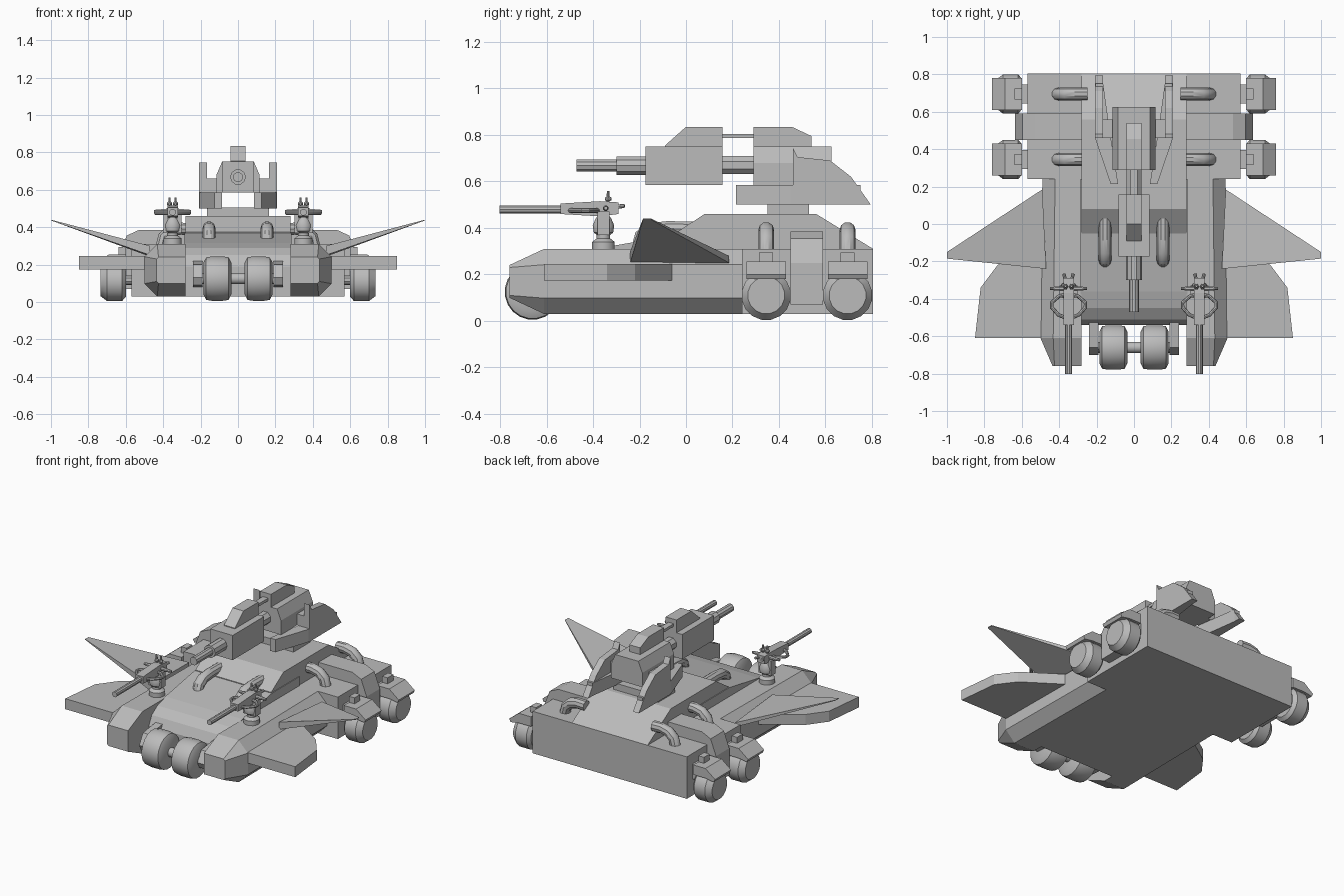
import bpy, bmesh, math
from mathutils import Vector

cube = bpy.data.objects.get("Cube")
if cube:
    bpy.data.objects.remove(cube, do_unlink=True)

grey = bpy.data.materials.new("plain grey")
grey.use_nodes = True
COLOUR = (0.5, 0.5, 0.5, 1)
grey.diffuse_color = COLOUR
grey.node_tree.nodes["Principled BSDF"].inputs["Base Color"].default_value = COLOUR


def finish(name, bm, mirror=False, smooth=False):
    bmesh.ops.recalc_face_normals(bm, faces=bm.faces)
    mesh = bpy.data.meshes.new(name)
    bm.to_mesh(mesh)
    bm.free()
    mesh.materials.append(grey)
    obj = bpy.data.objects.new(name, mesh)
    bpy.context.collection.objects.link(obj)
    if smooth:
        mesh.polygons.foreach_set("use_smooth", [True] * len(mesh.polygons))
        mesh.set_sharp_from_angle(angle=math.radians(35))
    if mirror:
        obj.modifiers.new("Mirror", "MIRROR")
    return obj


def loft(name, rings, mirror=False, smooth=False):
    """Skin closed rings of equal length and cap both ends."""
    bm = bmesh.new()
    loops = [[bm.verts.new(p) for p in ring] for ring in rings]
    n = len(loops[0])
    for a, b in zip(loops, loops[1:]):
        for i in range(n):
            j = (i + 1) % n
            bm.faces.new((a[i], a[j], b[j], b[i]))
    bm.faces.new(loops[0])
    bm.faces.new(loops[-1])
    return finish(name, bm, mirror, smooth)


def prism(name, axis, pts, lo, hi, mirror=False):
    """Extrude a flat outline along x, y or z."""
    place = {"x": lambda p, d: (d, *p),
             "y": lambda p, d: (p[0], d, p[1]),
             "z": lambda p, d: (*p, d)}[axis]
    return loft(name, [[place(p, d) for p in pts] for d in (lo, hi)], mirror)


def box(name, x, y, z, mirror=False):
    return prism(name, "z", [(x[0], y[0]), (x[1], y[0]), (x[1], y[1]), (x[0], y[1])], *z, mirror)


def turned(name, axis, centre, profile, sides=16, mirror=False):
    """Turn (distance, radius) pairs around an axis through centre."""
    k = "xyz".index(axis)
    rings = []
    for d, r in profile:
        ring = []
        for i in range(sides):
            t = 2 * math.pi * (i + 0.5) / sides
            p = Vector(centre)
            p[k] += d
            p[(k + 1) % 3] += r * math.cos(t)
            p[(k + 2) % 3] += r * math.sin(t)
            ring.append(p)
        rings.append(ring)
    return loft(name, rings, mirror, True)


def tube(name, path, radius, mirror=False, sides=10):
    """Sweep a circle along a flat path."""
    path = [Vector(p) for p in path]
    across = (path[1] - path[0]).cross(path[-1] - path[0])
    across = across.normalized() if across.length > 1e-6 else Vector((0, 0, 1))
    rings = []
    for i, p in enumerate(path):
        along = (path[min(i + 1, len(path) - 1)] - path[max(i - 1, 0)]).normalized()
        up = along.cross(across)
        angles = [2 * math.pi * j / sides for j in range(sides)]
        rings.append([p + radius * (across * math.cos(t) + up * math.sin(t)) for t in angles])
    return loft(name, rings, mirror, True)


# Hull: centre, wide rear, side pontoons with tapered noses
prism("centre_hull", "x", [(-0.54, 0.03), (-0.54, 0.19), (-0.51, 0.25), (-0.45, 0.29),
      (-0.36, 0.315), (-0.05, 0.37), (0.24, 0.37), (0.24, 0.03)], -0.285, 0.285)
box("rear_hull", (-0.57, 0.57), (0.24, 0.805), (0.03, 0.31))


def pontoon_ring(y, x, lo, hi, c):
    return [(0.28, y, lo), (x - c, y, lo), (x, y, lo + c), (x, y, hi - c), (x - c, y, hi), (0.28, y, hi)]


loft("pontoon", [pontoon_ring(-0.76, 0.435, 0.10, 0.24, 0.01),
                 pontoon_ring(-0.61, 0.50, 0.03, 0.31, 0.068),
                 pontoon_ring(0.24, 0.49, 0.03, 0.31, 0.068)], True)
prism("upper_deck", "x", [(-0.05, 0.31), (-0.05, 0.375), (0.08, 0.46), (0.56, 0.46),
      (0.805, 0.31)], -0.28, 0.28)
prism("side_rib", "y", [(0.2, 0.07), (0.635, 0.07), (0.635, 0.25), (0.595, 0.355),
      (0.53, 0.385), (0.2, 0.385)], 0.45, 0.59, True)

# Flat side wings and raised fins
prism("side_wing", "z", [(0.48, -0.61), (0.85, -0.61), (0.82, -0.34), (0.73, -0.22),
      (0.48, -0.05)], 0.175, 0.245, True)
loft("raised_fin", [[(0.47, -0.24, 0.25), (0.49, 0.185, 0.25), (0.49, 0.185, 0.28), (0.47, -0.24, 0.30)],
                    [(1.0, -0.185, 0.436), (1.0, -0.15, 0.436), (1.0, -0.15, 0.44), (1.0, -0.185, 0.44)]], True)

# Front wheels with brackets
turned("front_wheel", "x", (0.11, -0.66, 0.125),
       [(-0.075, 0.085), (-0.06, 0.115), (-0.03, 0.12), (0.03, 0.12), (0.06, 0.115), (0.075, 0.085)], 20, True)
turned("front_axle", "x", (0, -0.66, 0.125), [(-0.24, 0.03), (0.24, 0.03)])
prism("front_bracket", "x", [(-0.54, 0.08), (-0.68, 0.09), (-0.70, 0.13), (-0.66, 0.20),
      (-0.51, 0.22)], 0.19, 0.24, True)

# Rear wheels, fenders, axles and side pipes
for label, y in (("middle", 0.345), ("back", 0.695)):
    turned(label + "_wheel", "x", (0.67, y, 0.11),
           [(-0.07, 0.085), (-0.05, 0.107), (0.03, 0.107), (0.065, 0.08)], 16, True)
    prism(label + "_fender", "y", [(0.60, 0.19), (0.60, 0.255), (0.69, 0.255), (0.76, 0.20),
          (0.75, 0.18), (0.69, 0.19)], y - 0.085, y + 0.085, True)
    box(label + "_fender_block", (0.60, 0.64), (y - 0.03, y + 0.03), (0.25, 0.295), True)
    box(label + "_axle_plate", (0.565, 0.605), (y - 0.05, y + 0.05), (0.14, 0.24), True)
    turned(label + "_axle", "x", (0.58, y, 0.12), [(-0.05, 0.03), (0.06, 0.03)], 10, True)
    tube(label + "_side_pipe", [(0.25, y, 0.39), (0.31, y, 0.392), (0.36, y, 0.38),
         (0.395, y, 0.35), (0.41, y, 0.29)], 0.034, True)
tube("front_pipe", [(0.155, 0.05, 0.395), (0.155, -0.08, 0.397), (0.155, -0.15, 0.39),
     (0.155, -0.19, 0.365), (0.155, -0.205, 0.30)], 0.034, True)

# Turret mount, rails and side fins
box("turret_foot", (-0.165, 0.165), (0.35, 0.53), (0.45, 0.505))
prism("turret_rail", "z", [(0.085, 0.215), (0.125, 0.215), (0.205, 0.45), (0.205, 0.75),
      (0.165, 0.75), (0.13, 0.50)], 0.50, 0.585, True)
prism("turret_fin", "x", [(0.46, 0.50), (0.46, 0.745), (0.48, 0.705), (0.62, 0.69),
      (0.71, 0.62), (0.795, 0.50)], 0.165, 0.208, True)
box("turret_trunnion", (0.08, 0.17), (0.46, 0.56), (0.585, 0.66), True)

# Turret body and gun block, each with a slanted spine
prism("turret_body", "y", [(-0.115, 0.585), (0.115, 0.585), (0.115, 0.68), (0.085, 0.75),
      (-0.085, 0.75), (-0.115, 0.68)], 0.29, 0.625)
prism("turret_spine", "x", [(0.29, 0.74), (0.29, 0.835), (0.455, 0.835), (0.54, 0.795),
      (0.54, 0.74)], -0.04, 0.04)
box("gun_block", (-0.083, 0.083), (-0.175, 0.158), (0.585, 0.75))
prism("gun_spine", "x", [(-0.09, 0.74), (-0.09, 0.755), (0, 0.835), (0.158, 0.835),
      (0.158, 0.74)], -0.04, 0.04)
turned("recoil_tube", "y", (0, 0, 0.67), [(0.15, 0.042), (0.30, 0.042)], 8)
box("spine_rod", (-0.02, 0.02), (0.15, 0.30), (0.787, 0.805))
turned("main_barrel", "y", (0, 0, 0.668),
       [(-0.47, 0.027), (-0.30, 0.027), (-0.30, 0.042), (-0.17, 0.042)], 10)

# Small deck guns
GX, GY = 0.35, -0.355
turned("gun_pedestal", "z", (GX, GY, 0.30), [(0, 0.05), (0.04, 0.05), (0.055, 0.03), (0.07, 0.03),
       (0.08, 0.043), (0.11, 0.048), (0.14, 0.035), (0.16, 0.02)], 12, True)
for side in (-1, 1):
    x = GX + side * 0.035
    box("gun_yoke", (x - 0.012, x + 0.012), (GY - 0.025, GY + 0.025), (0.37, 0.47), True)
    turned("sight_post", "z", (GX + side * 0.016, -0.335, 0.50), [(0, 0.008), (0.06, 0.006)], 8, True)
    turned("sight_knob", "y", (GX + side * 0.016, -0.335, 0.525), [(-0.014, 0.006), (0, 0.015), (0.014, 0.006)], 8, True)
    tube("gun_grip", [(GX + side * 0.015, -0.31, 0.49), (GX + side * 0.025, -0.265, 0.495)], 0.009, True, 8)
    tube("gun_loop", [(GX + side * a, b, 0.475) for a, b in
         ((0.02, -0.50), (0.055, -0.485), (0.09, -0.445), (0.09, -0.42), (0.05, -0.385), (0.02, -0.38))],
         0.01, True, 8)
prism("gun_receiver", "x", [(-0.54, 0.46), (-0.54, 0.505), (-0.37, 0.515), (-0.29, 0.51),
      (-0.29, 0.46), (-0.37, 0.45)], GX - 0.028, GX + 0.028, True)
turned("gun_barrel", "y", (GX, 0, 0.48), [(-0.803, 0.018), (-0.52, 0.018)], 10, True)
turned("gun_crossbar", "x", (GX, -0.345, 0.485), [(-0.10, 0.008), (-0.06, 0.012), (0.06, 0.012), (0.10, 0.008)], 8, True)
